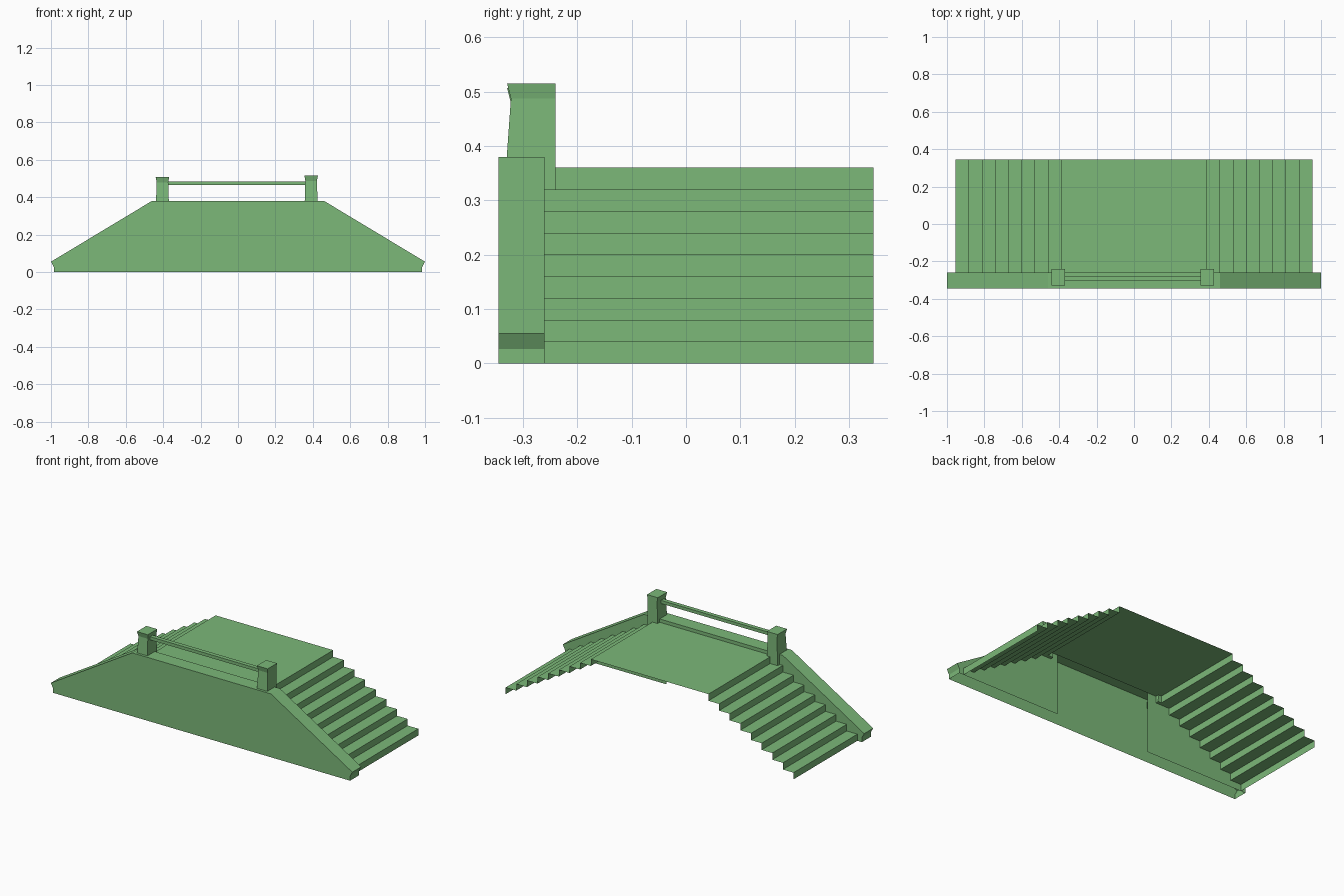
import bpy

cube = bpy.data.objects.get("Cube")
if cube:
    bpy.data.objects.remove(cube, do_unlink=True)

green = bpy.data.materials.new("leaf_green")
green.use_nodes = True
colour = (0.20, 0.48, 0.19, 1)
green.diffuse_color = colour
green.node_tree.nodes["Principled BSDF"].inputs["Base Color"].default_value = colour

FRONT, BACK, END = -0.345, -0.26, 0.345


def make(name, verts, faces):
    mesh = bpy.data.meshes.new(name)
    mesh.from_pydata(verts, [], faces)
    mesh.materials.append(green)
    mesh.update()
    obj = bpy.data.objects.new(name, mesh)
    bpy.context.collection.objects.link(obj)
    return obj


def loft(name, rings):
    """Closed solid through stacked rings of four corners."""
    n = len(rings)
    faces = [(3, 2, 1, 0), tuple(4 * (n - 1) + i for i in range(4))]
    for k in range(n - 1):
        for i in range(4):
            j = (i + 1) % 4
            faces.append((4 * k + i, 4 * k + j, 4 * k + 4 + j, 4 * k + 4 + i))
    return make(name, [v for ring in rings for v in ring], faces)


def ring(x0, x1, y0, y1, z):
    return [(x0, y0, z), (x1, y0, z), (x1, y1, z), (x0, y1, z)]


# Side wall: sloped outline, open underneath
half = [(0.985, 0), (0.985, 0.027), (1, 0.055), (0.46, 0.38)]
outline = half + [(-x, z) for x, z in reversed(half)]
n = len(outline)
verts = [(x, y, z) for y in (FRONT, BACK) for x, z in outline]
faces = [tuple(range(n))]
faces += [(i, i + n, i + n + 1, i + 1) for i in range(n - 1)]
make("side_wall", verts, faces)

# Inner wall panels beneath each flight, and the lip above the landing
panel = [(0.31, 0)] + half + [(0.31, 0.38)]
for side, label in ((1, "left"), (-1, "right")):
    pts = [(side * x, BACK, z) for x, z in panel]
    order = range(len(pts))
    make(f"inner_panel_{label}", pts, [tuple(order)[::-side]])
make("landing_lip", [(0.31, BACK, 0.36), (-0.31, BACK, 0.36),
                     (-0.31, BACK, 0.38), (0.31, BACK, 0.38)], [(0, 1, 2, 3)])

# Stairs and landing: one stepped sheet running over the top
steps, rise, run, foot = 9, 0.04, 0.0706, 0.955
flight = []
for i in range(steps):
    x = foot - i * run
    flight += [(x, i * rise), (x, (i + 1) * rise)]
path = [(-x, z) for x, z in flight] + flight[::-1]
m = len(path)
verts = [(x, y, z) for y in (BACK, END) for x, z in path]
make("stairs_and_landing", verts, [(i, i + 1, i + 1 + m, i + m) for i in range(m - 1)])

# Posts with a narrow neck and flared cap
for label, x, top in (("left", 0.391, 0.515), ("right", -0.404, 0.507)):
    rings = []
    for z, w, y in ((0.32, 0.036, -0.334), (top - 0.028, 0.031, -0.322), (top, 0.036, -0.329)):
        rings.append(ring(x - w, x + w, y, -0.24, z))
    loft(f"post_{label}", rings)

# Rail between the posts
loft("hand_rail", [ring(-0.375, 0.362, -0.302, -0.277, z) for z in (0.465, 0.484)])
